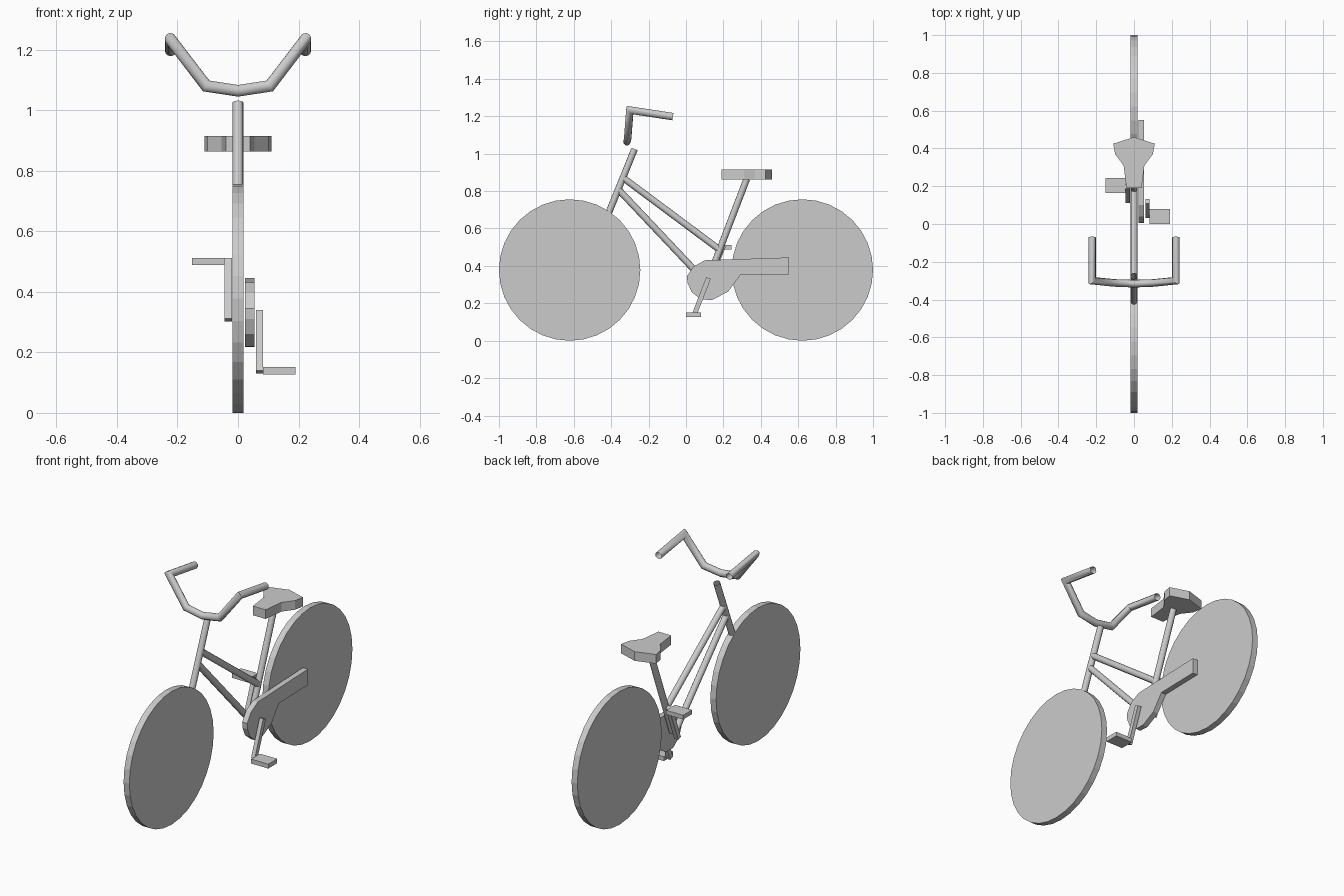
import bpy, bmesh, math
from mathutils import Vector

cube = bpy.data.objects.get("Cube")
if cube:
    bpy.data.objects.remove(cube, do_unlink=True)

grey = bpy.data.materials.new("light grey")
grey.use_nodes = True
grey.diffuse_color = (0.6, 0.6, 0.6, 1)
grey.node_tree.nodes["Principled BSDF"].inputs["Base Color"].default_value = (0.6, 0.6, 0.6, 1)


def finish(name, bm, smooth=False):
    bmesh.ops.recalc_face_normals(bm, faces=bm.faces)
    mesh = bpy.data.meshes.new(name)
    bm.to_mesh(mesh)
    bm.free()
    mesh.materials.append(grey)
    obj = bpy.data.objects.new(name, mesh)
    bpy.context.collection.objects.link(obj)
    if smooth:
        bpy.ops.object.select_all(action="DESELECT")
        obj.select_set(True)
        bpy.context.view_layer.objects.active = obj
        bpy.ops.object.shade_smooth_by_angle(angle=math.radians(46))
    return obj


def prism(name, points, offset):
    """Extrude a flat outline by an offset vector."""
    bm = bmesh.new()
    face = bm.faces.new([bm.verts.new(p) for p in points])
    ext = bmesh.ops.extrude_face_region(bm, geom=[face], use_keep_orig=True)
    moved = [g for g in ext["geom"] if isinstance(g, bmesh.types.BMVert)]
    bmesh.ops.translate(bm, verts=moved, vec=offset)
    return finish(name, bm)


def side_prism(name, outline, x0, x1):
    return prism(name, [(x0, y, z) for y, z in outline], (x1 - x0, 0, 0))


def tube(name, path, radius, sides=10):
    """Open tube along a path with mitred corners."""
    pts = [Vector(p) for p in path]
    dirs = [(b - a).normalized() for a, b in zip(pts, pts[1:])]
    bm = bmesh.new()
    u = dirs[0].orthogonal().normalized()
    v = dirs[0].cross(u)
    ring = [pts[0] + radius * (u * math.cos(math.tau * i / sides)
            + v * math.sin(math.tau * i / sides)) for i in range(sides)]
    rings = [[bm.verts.new(p) for p in ring]]
    for i, d in enumerate(dirs):
        # Slide the ring along the segment onto the plane of the next joint
        n = (d + dirs[min(i + 1, len(dirs) - 1)]).normalized()
        ring = [p + d * ((pts[i + 1] - p).dot(n) / d.dot(n)) for p in ring]
        rings.append([bm.verts.new(p) for p in ring])
    for a, b in zip(rings, rings[1:]):
        for i in range(sides):
            j = (i + 1) % sides
            bm.faces.new((a[i], a[j], b[j], b[i]))
    return finish(name, bm, smooth=True)


def bar(name, a, b, width, x0, x1):
    """Flat bar between two (y, z) points."""
    a, b = Vector(a), Vector(b)
    d = (b - a).normalized()
    side = Vector((-d.y, d.x)) * width / 2
    return side_prism(name, [a + side, b + side, b - side, a - side], x0, x1)


def box(name, y0, y1, z0, z1, x0, x1):
    return side_prism(name, [(y0, z0), (y1, z0), (y1, z1), (y0, z1)], x0, x1)


# Solid disc wheels
R = 0.378
for name, cy in (("front_wheel", R - 1), ("rear_wheel", 1 - R)):
    circle = [(cy + R * math.cos(math.tau * i / 32), R + R * math.sin(math.tau * i / 32))
              for i in range(32)]
    side_prism(name, circle, -0.018, 0.018)

# Frame tubes
for name, start, end in (
        ("steering_tube", (-0.275, 1.025), (-0.475, 0.53)),
        ("upper_frame_tube", (-0.335, 0.87), (0.175, 0.49)),
        ("lower_frame_tube", (-0.358, 0.805), (0.1, 0.32)),
        ("seat_tube", (0.325, 0.865), (0.12, 0.33))):
    tube(name, [(0, *start), (0, *end)], 0.018)

# Handlebar, mirrored from one half
half = [(0.222, -0.07, 1.198), (0.222, -0.3, 1.233),
        (0.105, -0.312, 1.08), (0, -0.316, 1.064)]
tube("handlebar", half + [(-x, y, z) for x, y, z in half[-2::-1]], 0.02)

# Saddle, mirrored from one half of its outline
edge = [(0.04, 0.19), (0.055, 0.31), (0.1, 0.37), (0.11, 0.425)]
outline = edge + [(0, 0.46)] + [(-x, y) for x, y in reversed(edge)]
prism("saddle", [(x, y, 0.863) for x, y in outline], (0, 0, 0.052))

# Chain guard
side_prism("chain_guard", [
    (0.005, 0.345), (0.04, 0.396), (0.1, 0.43), (0.55, 0.445), (0.55, 0.355),
    (0.29, 0.35), (0.225, 0.262), (0.14, 0.218), (0.08, 0.22), (0.03, 0.26),
    (0.008, 0.31)], 0.023, 0.054)

# Cranks and pedals
bar("crank_left", (0.12, 0.335), (0.043, 0.135), 0.026, 0.06, 0.083)
box("pedal_left", 0, 0.08, 0.127, 0.152, 0.083, 0.19)
bar("crank_right", (0.122, 0.307), (0.2, 0.507), 0.026, -0.045, -0.02)
box("pedal_right", 0.163, 0.243, 0.488, 0.512, -0.152, -0.045)
